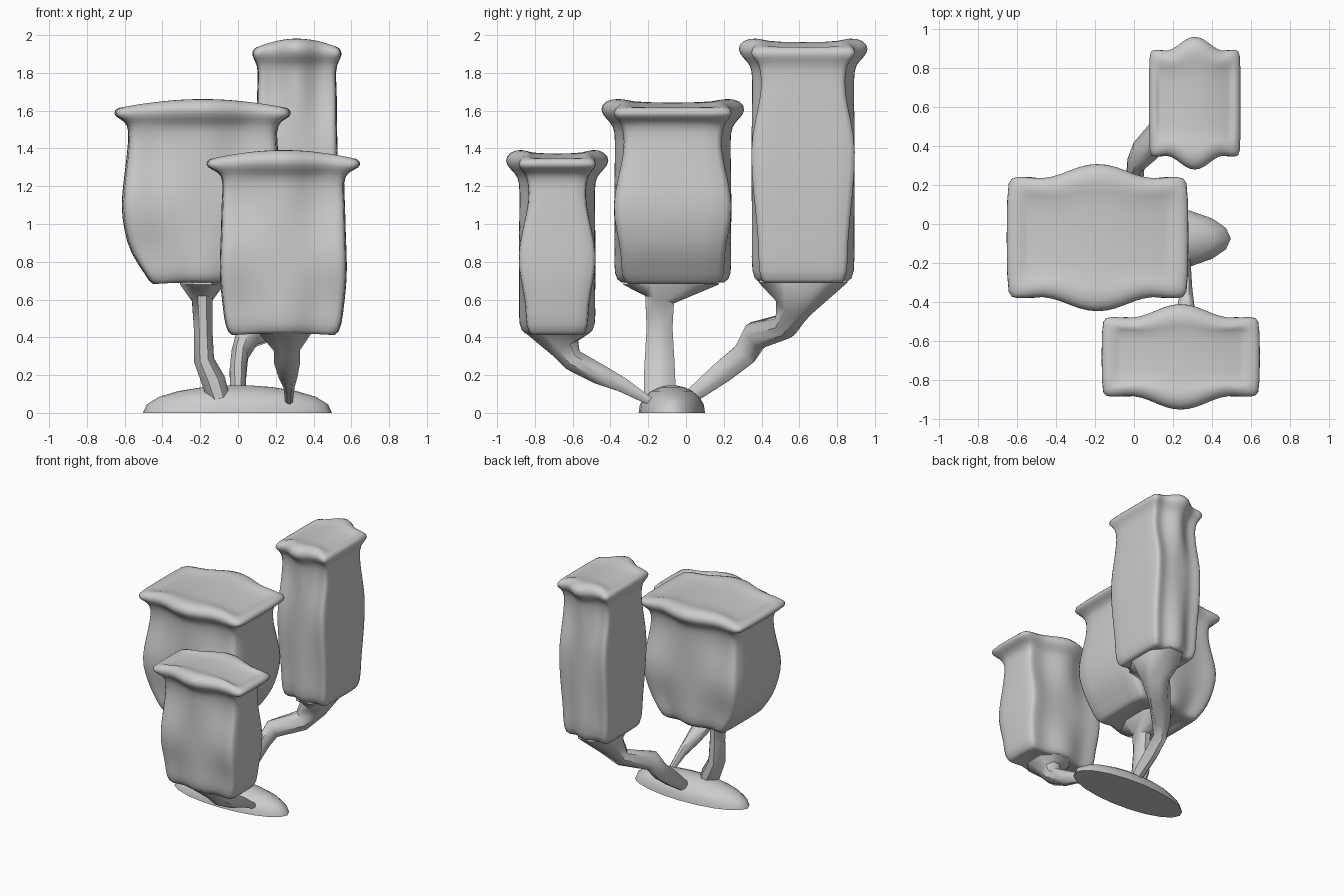
import bpy, bmesh, math
from mathutils import Vector

if "Cube" in bpy.data.objects:
    bpy.data.objects.remove(bpy.data.objects["Cube"])


def make_object(name, bm, angle=40, subdiv=0):
    bmesh.ops.recalc_face_normals(bm, faces=bm.faces)
    mesh = bpy.data.meshes.new(name)
    bm.to_mesh(mesh)
    bm.free()
    ob = bpy.data.objects.new(name, mesh)
    bpy.context.collection.objects.link(ob)
    if subdiv:
        mod = ob.modifiers.new("smooth", 'SUBSURF')
        mod.levels = mod.render_levels = subdiv
    bpy.ops.object.select_all(action='DESELECT')
    ob.select_set(True)
    bpy.context.view_layer.objects.active = ob
    if subdiv:
        bpy.ops.object.shade_smooth()
    else:
        bpy.ops.object.shade_smooth_by_angle(angle=math.radians(angle))
    return ob


def bridge(bm, rings):
    for a, b in zip(rings, rings[1:]):
        n = len(a)
        for i in range(n):
            bm.faces.new((a[i], a[(i + 1) % n], b[(i + 1) % n], b[i]))


# Cross-section of one long side: position along x and share of corner depth
SIDE = [(-1, .86), (-.96, 1), (-.8, 1.01), (-.6, .96), (-.4, .97), (-.2, 1), (0, 1),
        (.2, 1), (.4, .97), (.6, .96), (.8, 1.01), (.96, 1), (1, .86)]


def sponge_tube(name, cx, cy, z0, zb, zt, depth, hx):
    """Box-like vessel: bulging body, pinched neck, overhanging rim, dished top."""
    bot, low, mid, neck, rim = hx
    d, H = depth, zt - .17 - z0
    zn = zb + (zt - .17 - zb) * .72
    # z, half width, corner half depth, centre half depth, drop at ends
    profile = [
        (z0 + .02, bot * .7, d * .6, d * .7, .0),
        (z0, bot * .96, d - .07, d - .03, .015),
        (z0 + .05, bot + .02, d - .035, d + .005, .0),
        (z0 + H * .2, low, d - .04, d, 0),
        ((z0 + H * .2 + zb) / 2, (low + mid) / 2 + .008, d - .01, d, 0),
        (zb, mid, d + .008, d, 0),
        ((zb + zn) / 2, (mid * .6 + neck * .4), d - .02, d, 0),
        (zn, neck + .01, d - .055, d, 0),
        (zt - .17, neck, d - .05, d, 0),
        (zt - .13, neck + .02, d - .03, d + .02, -.01),
        (zt - .085, rim + .004, d + .002, d + .072, .012),
        (zt - .035, rim + .004, d + .002, d + .078, .03),
        (zt + .004, rim - .02, d - .045, d + .02, .05),
        (zt - .008, rim * .84, d * .68, d * .76, .04),
        (zt - .022, rim * .78, d * .58, d * .62, .035),
    ]
    bm = bmesh.new()
    rings = []
    for z, w, yc, ym, drop in profile:
        half = []
        for u, share in SIDE:
            k = math.cos(math.pi / 2 * min(1, abs(u) / .65)) ** 2
            half.append((u, yc * share + (ym - yc) * k))
        pts = [(u, -y) for u, y in half] + [(u, y) for u, y in reversed(half)]
        rings.append([bm.verts.new((cx + u * w, cy + y, z - drop * u * u)) for u, y in pts])
    bridge(bm, rings)
    for r in (rings[0], rings[-1]):
        m = len(r)
        for i in range(m // 2 - 1):
            bm.faces.new((r[i], r[i + 1], r[m - 2 - i], r[m - 1 - i]))
    return make_object(name, bm, subdiv=1)


def stem(name, path, sides=8):
    """Loft of elliptical rings; each entry is x, y, z, x radius, cross radius."""
    bm = bmesh.new()
    pts = [Vector(p[:3]) for p in path]
    rings = []
    for i, p in enumerate(path):
        t = (pts[min(i + 1, len(pts) - 1)] - pts[max(i - 1, 0)]).normalized()
        if i >= len(pts) - 2:
            t = Vector((0, 0, 1))
        sx = (Vector((1, 0, 0)) - t * t.x).normalized()
        sy = t.cross(sx)
        ring = []
        for k in range(sides):
            a = 2 * math.pi * (k + .5) / sides
            ring.append(bm.verts.new(pts[i] + sx * math.cos(a) * p[3] * 1.06 + sy * math.sin(a) * p[4] * 1.06))
        rings.append(ring)
    bridge(bm, rings)
    bm.faces.new(rings[0])
    bm.faces.new(rings[-1])
    return make_object(name, bm, 45)


# Low oval dome base
bm = bmesh.new()
levels = [(0, 1), (.045, .96), (.085, .83), (.115, .63), (.137, .36), (.146, .12)]
rings = [[bm.verts.new((.5 * s * math.cos(2 * math.pi * k / 20) - .003,
                        -.075 + .176 * s * math.sin(2 * math.pi * k / 20), z))
          for k in range(20)] for z, s in levels]
bridge(bm, rings)
bm.faces.new(rings[0])
bm.faces.new(rings[-1])
make_object("base", bm, 50)

# Three vessels
sponge_tube("middle_vessel", -.187, -.07, .68, 1.1, 1.665, .31, (.28, .385, .435, .39, .465))
sponge_tube("front_vessel", .24, -.682, .41, .83, 1.395, .203, (.29, .322, .337, .318, .405))
sponge_tube("back_vessel", .312, .62, .685, 1.4, 1.985, .273, (.185, .208, .216, .203, .233))

# Stems
stem("middle_stem", [(-.10, -.14, .075, .06, .085), (-.13, -.14, .17, .065, .085),
                     (-.18, -.14, .28, .055, .08), (-.185, -.14, .45, .05, .07),
                     (-.19, -.14, .6, .055, .08), (-.19, -.08, .68, .12, .26),
                     (-.19, -.07, .72, .12, .24)])
stem("front_stem", [(.27, -.18, .055, .02, .02), (.27, -.34, .15, .03, .04),
                    (.265, -.46, .205, .05, .055), (.26, -.6, .28, .07, .06),
                    (.26, -.64, .345, .07, .08), (.25, -.68, .42, .14, .17),
                    (.25, -.68, .45, .13, .15)])
stem("back_stem", [(0, .03, .09, .04, .04), (0, .19, .215, .045, .06),
                   (.01, .31, .31, .045, .065), (.05, .37, .41, .065, .075),
                   (.2, .53, .46, .08, .065), (.27, .575, .57, .1, .1),
                   (.31, .62, .69, .15, .24), (.31, .62, .73, .14, .22)])
